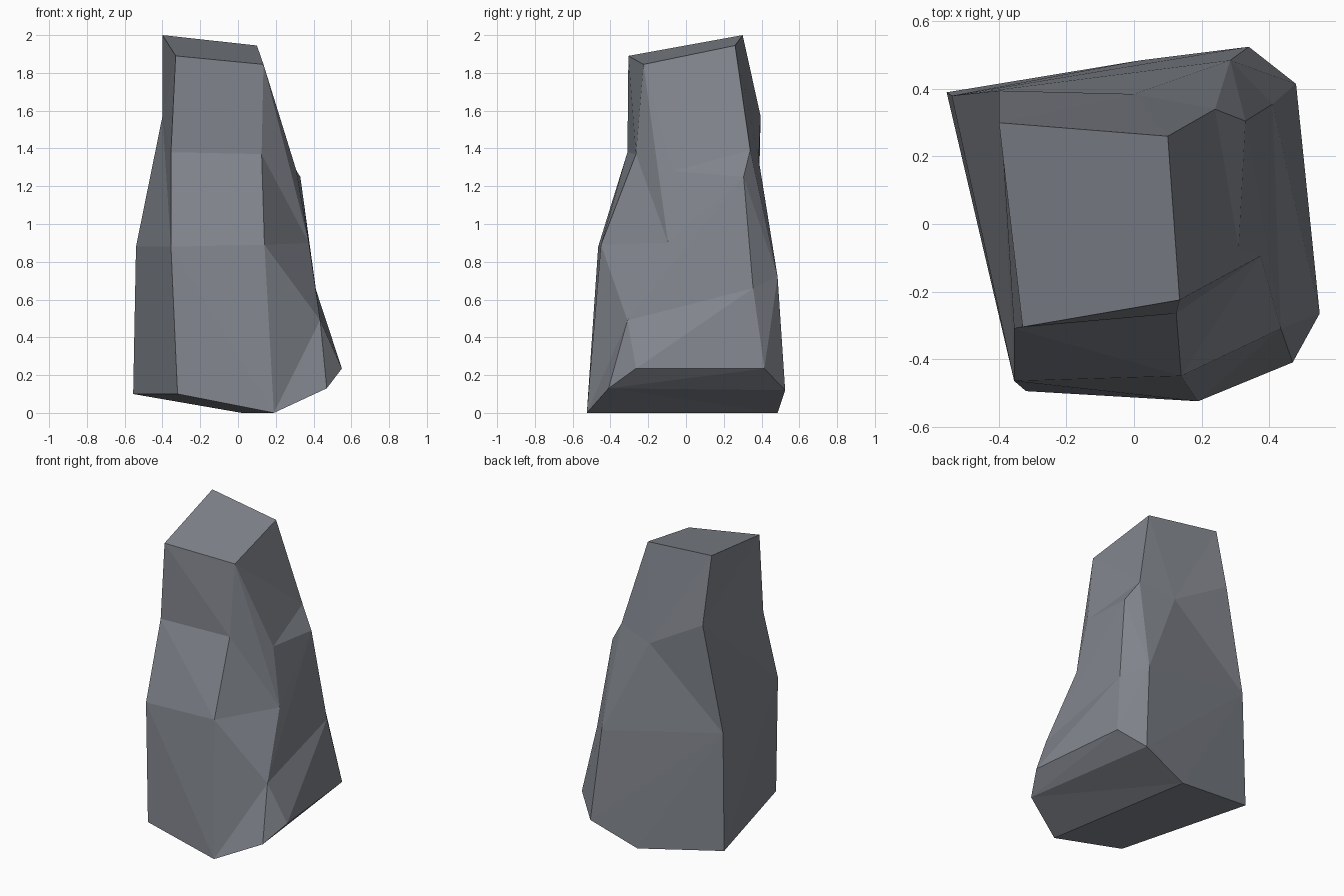
import bpy, bmesh

if "Cube" in bpy.data.objects:
    bpy.data.objects.remove(bpy.data.objects["Cube"])

bm = bmesh.new()


def column(*points):
    return [bm.verts.new(p) for p in points]


def strip(left, right, steps):
    """Zip two vertex columns with triangles; steps say which side moves down next."""
    i = j = 0
    for side in steps:
        if side == "L":
            bm.faces.new((left[i], left[i + 1], right[j]))
            i += 1
        else:
            bm.faces.new((left[i], right[j + 1], right[j]))
            j += 1


# Corner columns of the boulder, each listed from top to bottom
front_left = column((-.33, -.305, 1.89), (-.355, -.31, 1.38), (-.355, -.465, .88), (-.32, -.495, .10))
front_right = column((.135, -.225, 1.845), (.125, -.265, 1.37), (.14, -.45, .89), (.19, -.525, 0))
side = column((.31, -.07, 1.28), (.375, -.095, .90), (.435, -.31, .49), (.47, -.41, .13))
back_right = column((.33, .305, 1.25), (.41, .355, .66), (.48, .415, .235))
back = column((.10, .26, 1.945), (.24, .34, 1.39), (.285, .485, .72), (.34, .525, .12))
back_left = column((-.40, .30, 2.0), (-.40, .395, 1.57), (-.54, .38, .88), (-.555, .39, .10))
hollow, foot, toe = column((0, .385, 1.34), (.02, .485, 0), (.55, -.265, .235))

# Sides
strip(front_left, front_right, "RLRLRL")
strip(front_right, side, "RLLRLR")
strip([front_right[0]] + side[:3] + [toe], back[:2] + back_right, "RLRLLRLR")
bm.faces.new((side[2], side[3], toe))
strip(back_right, back[1:], "RLLR")
strip(back[:3], [hollow], "LL")
strip([back[0], hollow, back[2], back[3], foot], back_left, "LRRLLLR")
strip(back_left, front_left, "LRRLLR")

# Flat top and chipped underside
bm.faces.new((front_left[0], front_right[0], back[0], back_left[0]))
strip([front_left[3], front_right[3], side[3], toe],
      [back_left[3], foot, back[3], back_right[2]], "RLLRRL")

bmesh.ops.recalc_face_normals(bm, faces=bm.faces)
mesh = bpy.data.meshes.new("rock")
bm.to_mesh(mesh)
bm.free()
rock = bpy.data.objects.new("rock", mesh)
bpy.context.collection.objects.link(rock)

stone = bpy.data.materials.new("grey stone")
stone.diffuse_color = (.22, .235, .265, 1)
stone.use_nodes = True
stone.node_tree.nodes["Principled BSDF"].inputs["Base Color"].default_value = stone.diffuse_color
mesh.materials.append(stone)
